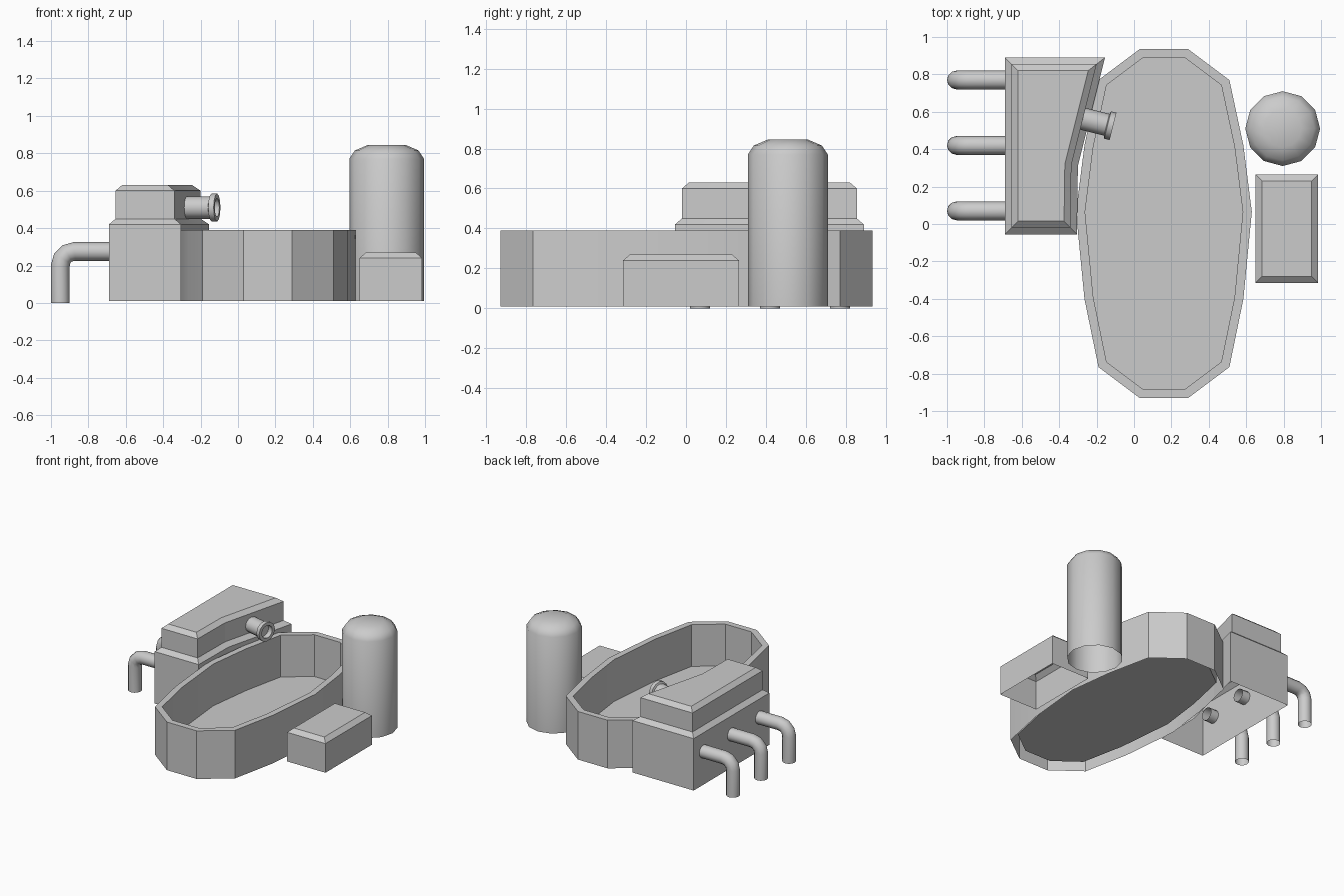
import bpy
from math import cos, sin, pi, radians
from mathutils import Vector

if "Cube" in bpy.data.objects:
    bpy.data.objects.remove(bpy.data.objects["Cube"])


def loft(name, rings, angle=30):
    """Skin counter-clockwise rings in order, cap the last, leave the first open."""
    n = len(rings[0])
    verts = [p for ring in rings for p in ring]
    faces = []
    for k in range(len(rings) - 1):
        for i in range(n):
            j = (i + 1) % n
            faces.append((k*n + i, k*n + j, (k+1)*n + j, (k+1)*n + i))
    faces.append(tuple((len(rings) - 1)*n + i for i in range(n)))
    me = bpy.data.meshes.new(name)
    me.from_pydata([tuple(v) for v in verts], [], faces)
    ob = bpy.data.objects.new(name, me)
    bpy.context.collection.objects.link(ob)
    smooth(ob, angle)
    return ob


def smooth(ob, angle):
    bpy.ops.object.select_all(action='DESELECT')
    ob.select_set(True)
    bpy.context.view_layer.objects.active = ob
    bpy.ops.object.shade_smooth_by_angle(angle=radians(angle))


def inset(outline, d):
    """Mitred inset of a counter-clockwise outline."""
    pts = [Vector(p) for p in outline]
    out = []
    for i, p in enumerate(pts):
        a = (p - pts[i - 1]).normalized()
        b = (pts[(i + 1) % len(pts)] - p).normalized()
        na, nb = Vector((-a.y, a.x)), Vector((-b.y, b.x))
        out.append(p + (na + nb) * (d / (1 + na.dot(nb))))
    return out


def stepped(name, outline, steps, angle=30):
    """Stack insets of one outline; steps are (inset, height)."""
    rings = [[(p[0], p[1], z) for p in inset(outline, d)] for d, z in steps]
    return loft(name, rings, angle)


def lathe(name, profile, origin, axis, sides, angle):
    """Revolve (radius, distance along axis) around an axis."""
    axis = Vector(axis).normalized()
    u = Vector((1, 0, 0)) if abs(axis.z) > 0.9 else Vector((0, 0, 1))
    v = axis.cross(u)
    rings = [[Vector(origin) + axis*t + (u*cos(2*pi*i/sides) + v*sin(2*pi*i/sides))*r
              for i in range(sides)] for r, t in profile]
    return loft(name, rings, angle)


# long open tub with a thin wall and a raised floor
half = [(0.13, -0.93), (0.35, -0.765), (0.425, -0.40), (0.47, 0.065),
        (0.425, 0.42), (0.35, 0.77), (0.13, 0.935)]
tub = [(0.16 + x, y) for x, y in half] + [(0.16 - x, y) for x, y in reversed(half)]
stepped("tub", tub, [(0, 0.01), (0, 0.39), (0.048, 0.39), (0.048, 0.06)])

# machine housing with a ledge and chamfered upper block
housing = [(-0.69, -0.055), (-0.305, -0.055), (-0.30, 0.31), (-0.155, 0.89), (-0.69, 0.89)]
stepped("machine_housing", housing,
        [(0, 0.01), (0, 0.42), (0.035, 0.45), (0.035, 0.60), (0.07, 0.63)], 10)

# low side box
box = [(0.65, -0.315), (0.985, -0.315), (0.985, 0.265), (0.65, 0.265)]
stepped("side_box", box, [(0, 0.01), (0, 0.24), (0.035, 0.27)])

# upright tank with a faceted dome
lathe("tank", [(0.2, 0.01), (0.2, 0.77), (0.17, 0.815), (0.1, 0.845)],
      (0.795, 0.51, 0), (0, 0, 1), 12, 35)

# flanged nozzle pointing into the tub
lathe("nozzle", [(0.06, -0.19), (0.06, -0.035), (0.075, -0.03), (0.075, 0),
                 (0.05, 0), (0.05, -0.04)],
      (-0.112, 0.522, 0.51), (0.97, -0.2425, 0), 12, 35)

# three elbow pipes behind the housing
path = [(-0.62, 0.275)]
path += [(-0.875 - 0.075*sin(a), 0.20 + 0.075*cos(a)) for a in (k*pi/6 for k in range(4))]
path += [(-0.95, 0.0)]
for n, y in enumerate((0.07, 0.42, 0.77)):
    cu = bpy.data.curves.new("pipe_%d" % (n + 1), 'CURVE')
    cu.dimensions = '3D'
    cu.bevel_depth = 0.05
    cu.bevel_resolution = 4
    sp = cu.splines.new('POLY')
    sp.points.add(len(path) - 1)
    for p, (x, z) in zip(sp.points, path):
        p.co = (x, y, z, 1)
    ob = bpy.data.objects.new(cu.name, cu)
    bpy.context.collection.objects.link(ob)
    bpy.ops.object.select_all(action='DESELECT')
    ob.select_set(True)
    bpy.context.view_layer.objects.active = ob
    bpy.ops.object.convert(target='MESH')
    smooth(bpy.context.view_layer.objects.active, 40)
